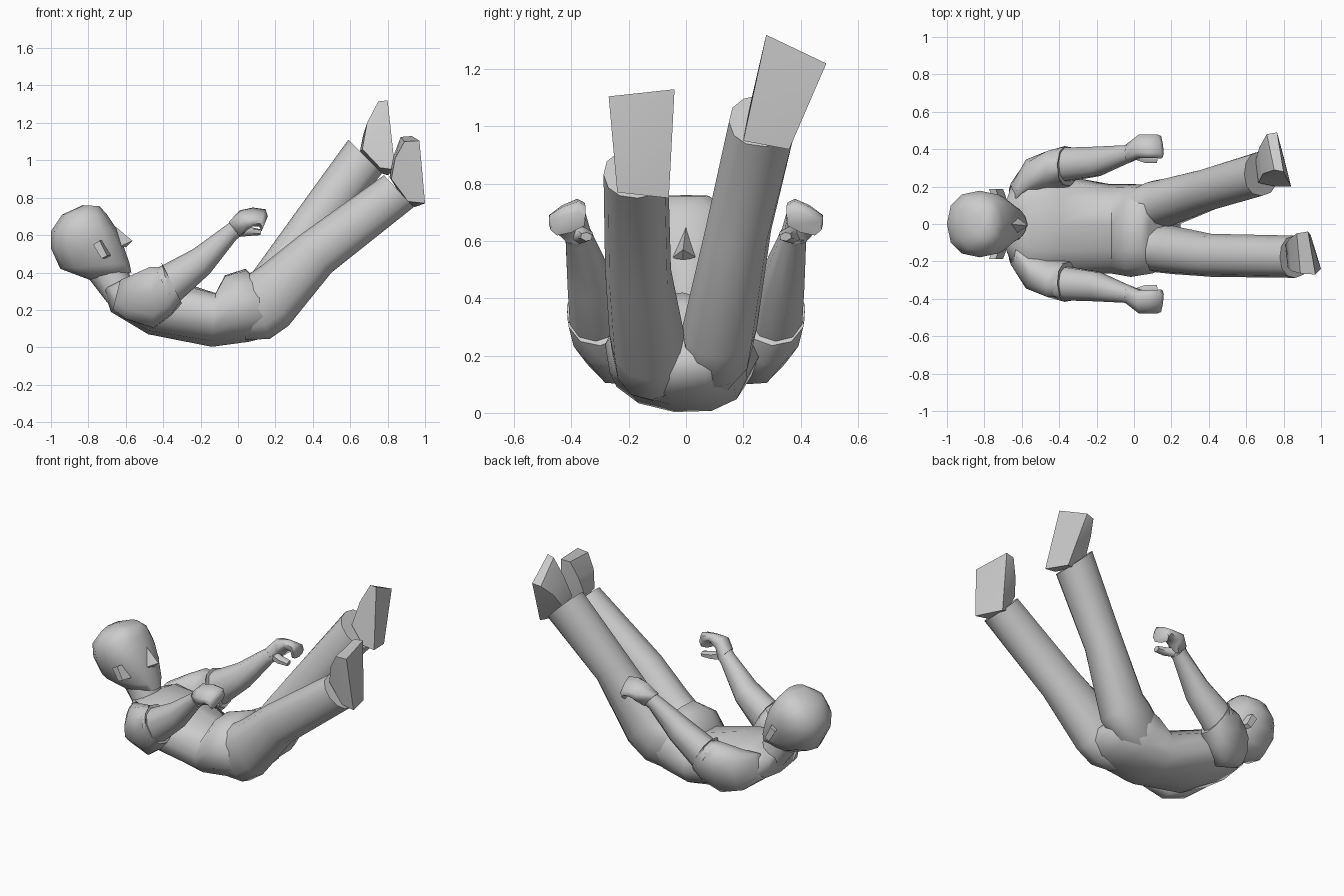
import bpy, bmesh, math
from mathutils import Vector


def finish(name, bm, angle):
    bmesh.ops.recalc_face_normals(bm, faces=bm.faces)
    me = bpy.data.meshes.new(name)
    bm.to_mesh(me)
    bm.free()
    ob = bpy.data.objects.new(name, me)
    bpy.context.collection.objects.link(ob)
    bpy.ops.object.select_all(action='DESELECT')
    ob.select_set(True)
    bpy.context.view_layer.objects.active = ob
    bpy.ops.object.shade_smooth_by_angle(angle=math.radians(angle))
    return ob


def loft(name, rings, n=12, power=0.9):
    """Skin rings given as (front point, back point, half width)."""
    bm = bmesh.new()
    loops = []
    for front, back, w in rings:
        f, b = Vector(front), Vector(back)
        c, u = (f + b) / 2, (f - b) / 2
        side = Vector((0, 1, 0))
        side = (side - u * (side.dot(u) / u.length_squared)).normalized() * w
        ring = []
        for i in range(n):
            a = 2 * math.pi * i / n
            p, q = math.cos(a), math.sin(a)
            p = math.copysign(abs(p) ** power, p)
            q = math.copysign(abs(q) ** power, q)
            ring.append(bm.verts.new(c + u * p + side * q))
        loops.append(ring)
    for r0, r1 in zip(loops, loops[1:]):
        for i in range(n):
            j = (i + 1) % n
            bm.faces.new((r0[i], r0[j], r1[j], r1[i]))
    bm.faces.new(loops[0])
    bm.faces.new(loops[-1])
    return finish(name, bm, 62)


def hull(name, points):
    bm = bmesh.new()
    for p in points:
        bm.verts.new(p)
    bmesh.ops.convex_hull(bm, input=bm.verts)
    loose = [v for v in bm.verts if not v.link_faces]
    bmesh.ops.delete(bm, geom=loose, context='VERTS')
    return finish(name, bm, 45)


# Torso, curled from the shoulders to the seat
loft("torso", [
    ((-0.58, 0, 0.38), (-0.72, 0, 0.31), 0.12),
    ((-0.55, 0, 0.39), (-0.68, 0, 0.19), 0.26),
    ((-0.40, 0, 0.38), (-0.48, 0, 0.07), 0.27),
    ((-0.12, -0.01, 0.29), (-0.14, -0.04, 0.003), 0.24),
    ((-0.07, -0.01, 0.385), (0.06, -0.06, 0.03), 0.25),
    ((0.04, -0.01, 0.42), (0.18, -0.05, 0.06), 0.235),
    ((0.08, -0.01, 0.38), (0.25, -0.04, 0.13), 0.20),
    ((0.12, 0.0, 0.34), (0.25, -0.02, 0.20), 0.12)])

# Trouser legs
loft("right_leg", [
    ((-0.02, -0.12, 0.35), (0.04, -0.11, 0.04), 0.11),
    ((0.05, -0.135, 0.385), (0.17, -0.12, 0.045), 0.13),
    ((0.13, -0.145, 0.44), (0.27, -0.13, 0.115), 0.13),
    ((0.33, -0.17, 0.60), (0.50, -0.165, 0.40), 0.115),
    ((0.78, -0.18, 0.92), (0.94, -0.17, 0.75), 0.113)])
loft("left_leg", [
    ((-0.03, 0.10, 0.35), (0.06, 0.09, 0.06), 0.10),
    ((0.03, 0.115, 0.38), (0.18, 0.10, 0.09), 0.125),
    ((0.08, 0.125, 0.405), (0.30, 0.11, 0.19), 0.13),
    ((0.30, 0.185, 0.71), (0.48, 0.18, 0.57), 0.115),
    ((0.59, 0.265, 1.11), (0.77, 0.275, 0.93), 0.12)])

# Shoes: flat sole, thin toe, rising instep
hull("right_shoe", [
    (0.93, -0.04, 1.13), (0.97, -0.27, 1.105), (1.0, -0.24, 0.77), (0.945, -0.06, 0.75),
    (0.87, -0.05, 1.125), (0.89, -0.265, 1.10), (0.83, -0.08, 1.02), (0.84, -0.25, 1.01),
    (0.81, -0.11, 0.91), (0.82, -0.23, 0.90), (0.89, -0.09, 0.78), (0.91, -0.23, 0.78)])
hull("left_shoe", [
    (0.80, 0.28, 1.32), (0.765, 0.49, 1.22), (0.80, 0.36, 0.92), (0.84, 0.20, 0.95),
    (0.75, 0.29, 1.315), (0.71, 0.48, 1.21), (0.69, 0.27, 1.20), (0.67, 0.41, 1.14),
    (0.665, 0.22, 1.06), (0.65, 0.34, 1.04), (0.76, 0.20, 0.96), (0.74, 0.33, 0.94)])

# Neck and head
loft("neck", [
    ((-0.56, 0, 0.33), (-0.70, 0, 0.24), 0.10),
    ((-0.60, 0, 0.45), (-0.80, 0, 0.37), 0.085)])
loft("head", [
    ((-0.57, 0, 0.40), (-0.79, 0, 0.36), 0.075),
    ((-0.58, 0, 0.45), (-0.95, 0, 0.42), 0.125),
    ((-0.615, 0, 0.55), (-1.0, 0, 0.53), 0.165),
    ((-0.65, 0, 0.635), (-1.0, 0, 0.62), 0.178),
    ((-0.70, 0, 0.71), (-0.94, 0, 0.71), 0.15),
    ((-0.74, 0, 0.755), (-0.83, 0, 0.76), 0.08)], power=0.85)
hull("nose", [(-0.565, -0.01, 0.57), (-0.66, 0, 0.65), (-0.63, 0.04, 0.54),
              (-0.63, -0.05, 0.54), (-0.60, -0.01, 0.535), (-0.70, 0, 0.58)])

for side, s in (("right", -1), ("left", 1)):
    # Ear
    hull(side + "_ear", [(x - d, s * y, z) for y, d in ((0.13, 0), (0.188, 0.02)) for x, z in
                         ((-0.755, 0.55), (-0.72, 0.57), (-0.68, 0.49), (-0.71, 0.475))])

    def arm(name, rings, n=10, power=0.9):
        def flip(p):
            return (p[0], s * p[1], p[2])
        loft(side + name, [(flip(f), flip(b), w) for f, b, w in rings], n, power)

    # Short sleeve
    arm("_sleeve", [
        ((-0.63, 0.18, 0.36), (-0.67, 0.15, 0.20), 0.06),
        ((-0.56, 0.28, 0.39), (-0.60, 0.20, 0.15), 0.10),
        ((-0.47, 0.34, 0.43), (-0.45, 0.21, 0.10), 0.105),
        ((-0.40, 0.33, 0.43), (-0.36, 0.27, 0.17), 0.11),
        ((-0.41, 0.32, 0.455), (-0.30, 0.30, 0.235), 0.108)])
    # Forearm
    arm("_forearm", [
        ((-0.44, 0.32, 0.42), (-0.34, 0.31, 0.22), 0.095),
        ((-0.24, 0.335, 0.525), (-0.15, 0.335, 0.395), 0.082),
        ((-0.075, 0.375, 0.645), (-0.01, 0.37, 0.575), 0.05),
        ((-0.04, 0.39, 0.67), (0.02, 0.38, 0.60), 0.05)])
    # Hand with bent fingers, palm down and tilted outward
    arm("_hand", [
        ((-0.05, 0.39, 0.67), (0.01, 0.375, 0.59), 0.05),
        ((0.015, 0.435, 0.72), (0.045, 0.395, 0.64), 0.068),
        ((0.08, 0.432, 0.725), (0.08, 0.40, 0.67), 0.072),
        ((0.14, 0.43, 0.72), (0.12, 0.40, 0.665), 0.072),
        ((0.155, 0.425, 0.69), (0.13, 0.40, 0.63), 0.065)], 8, 0.7)
    arm("_thumb", [
        ((-0.01, 0.38, 0.66), (0.0, 0.38, 0.59), 0.035),
        ((0.06, 0.35, 0.645), (0.05, 0.355, 0.595), 0.028),
        ((0.125, 0.345, 0.63), (0.12, 0.35, 0.60), 0.022)], 6)
